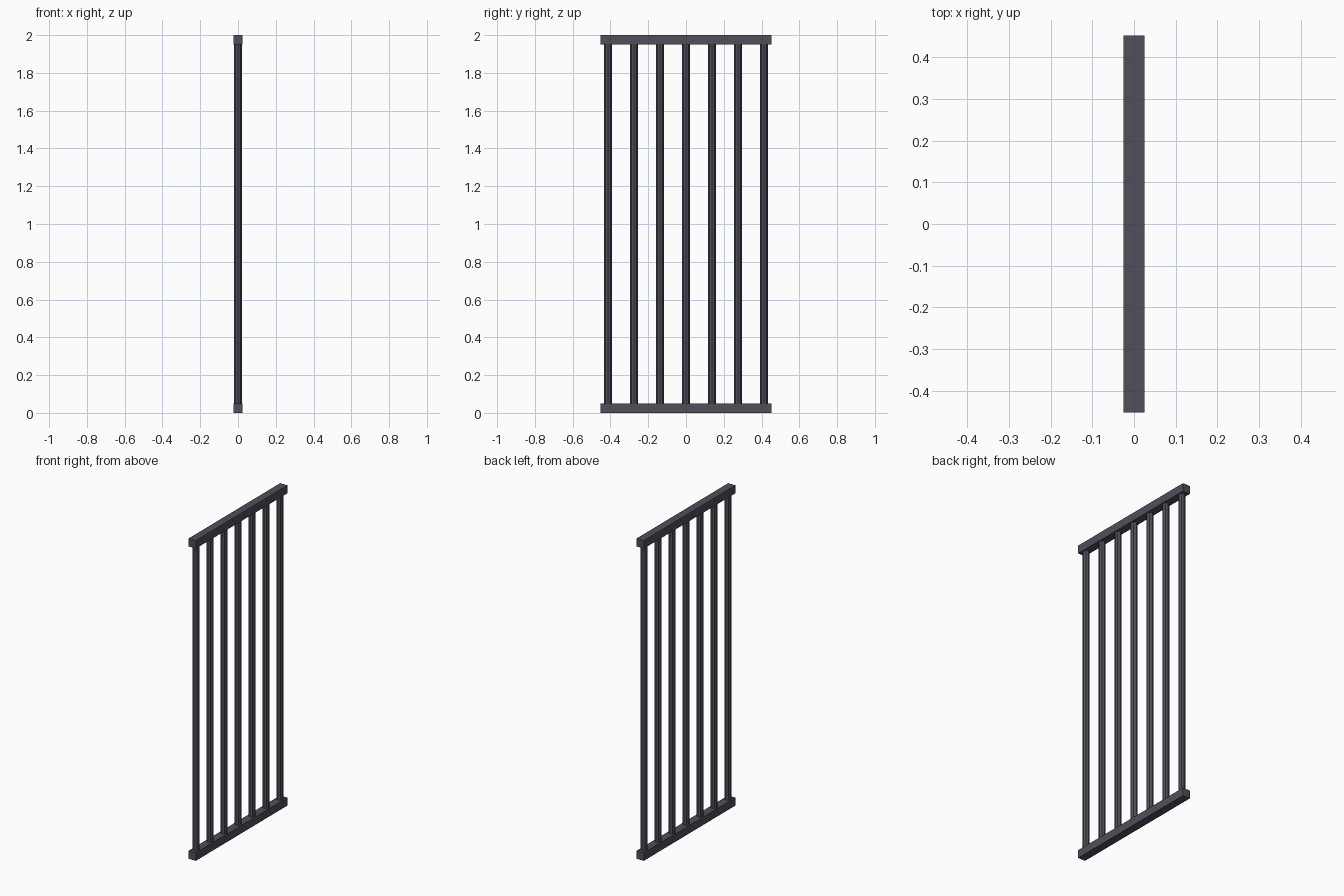
import bpy, math

if "Cube" in bpy.data.objects:
    bpy.data.objects.remove(bpy.data.objects["Cube"])

iron = bpy.data.materials.new("dark_iron")
iron.diffuse_color = (0.085, 0.077, 0.102, 1)
iron.use_nodes = True
iron.node_tree.nodes["Principled BSDF"].inputs["Base Color"].default_value = iron.diffuse_color

HEIGHT, LENGTH, RAIL = 2.0, 0.904, 0.05
BARS, BAR_RADIUS, BAR_SPAN = 7, 0.02, 0.826


def finish(name):
    obj = bpy.context.object
    obj.name = name
    obj.data.materials.append(iron)
    return obj


# Square rails at the bottom and top
for name, z in (("bottom_rail", RAIL / 2), ("top_rail", HEIGHT - RAIL / 2)):
    bpy.ops.mesh.primitive_cube_add(size=1, location=(0, 0, z))
    rail = finish(name)
    rail.scale = (RAIL, LENGTH, RAIL)
    bpy.ops.object.transform_apply(location=False, rotation=False, scale=True)

# Evenly spaced eight-sided upright bars between the rails
for i in range(BARS):
    y = -BAR_SPAN / 2 + BAR_SPAN * i / (BARS - 1)
    bpy.ops.mesh.primitive_cylinder_add(
        vertices=8, radius=BAR_RADIUS, depth=HEIGHT - 2 * RAIL,
        location=(0, y, HEIGHT / 2))
    finish(f"upright_bar_{i + 1}")
